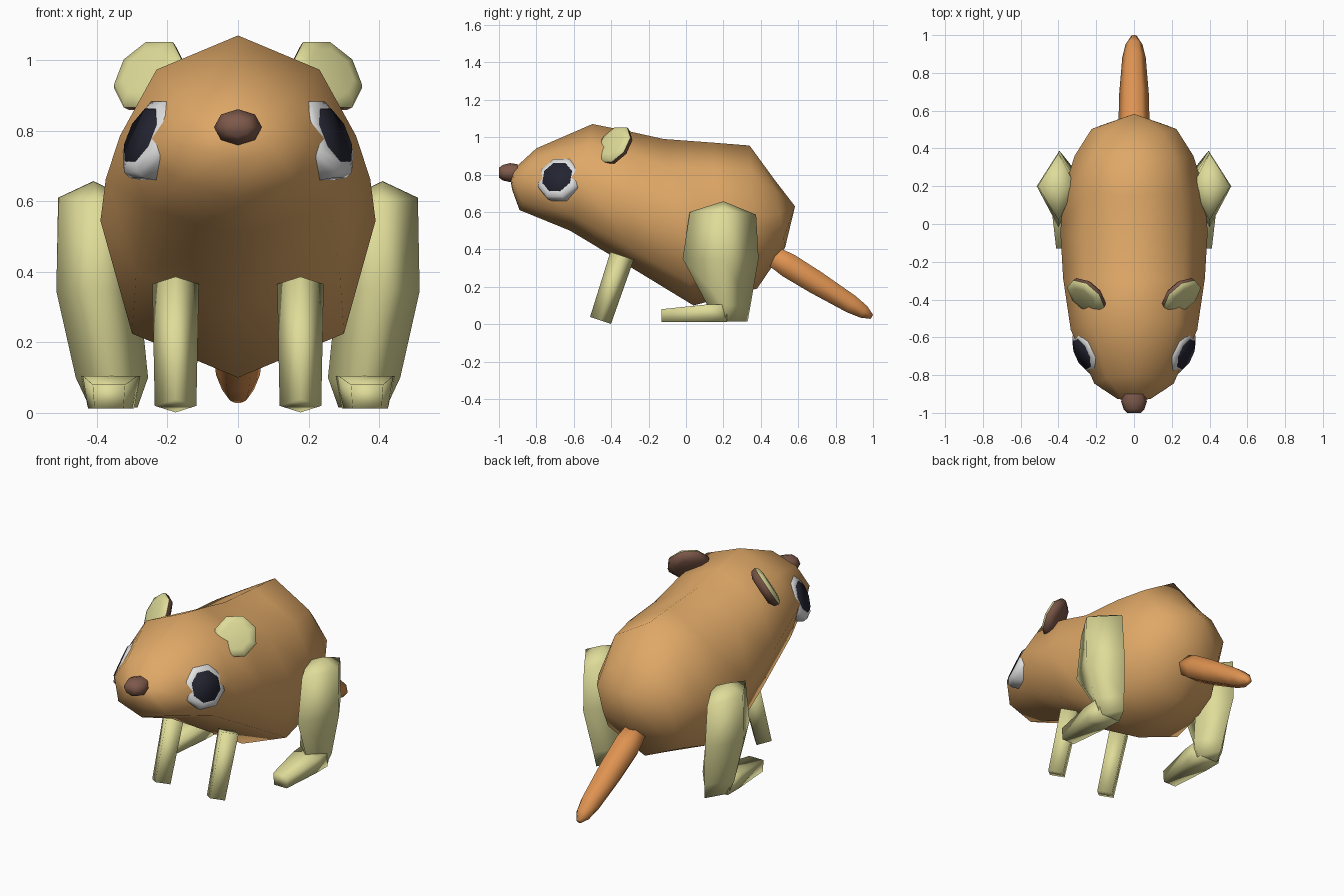
import bpy, bmesh, math
from mathutils import Vector

if "Cube" in bpy.data.objects:
    bpy.data.objects.remove(bpy.data.objects["Cube"])


def material(name, r, g, b):
    m = bpy.data.materials.new(name)
    lin = [((c / 255 + 0.055) / 1.055) ** 2.4 for c in (r, g, b)]
    m.diffuse_color = (*lin, 1)
    m.use_nodes = True
    m.node_tree.nodes["Principled BSDF"].inputs["Base Color"].default_value = m.diffuse_color
    return m


TAN = material("tan fur", 223, 168, 103)
KHAKI = material("pale khaki", 223, 220, 153)
ORANGE = material("orange tail", 223, 147, 81)
BROWN = material("brown skin", 126, 89, 74)
WHITE = material("eye white", 225, 225, 225)
DARK = material("dark pupil", 36, 36, 50)


def loft(name, rings, mat, angle=75, mirror=False):
    """Skin a list of rings; a ring of one point is a pole, other ends are capped."""
    bm = bmesh.new()
    vr = [[bm.verts.new(p) for p in ring] for ring in rings]
    for a, b in zip(vr, vr[1:]):
        n = max(len(a), len(b))
        for i in range(n):
            j = (i + 1) % n
            if len(a) == 1:
                bm.faces.new((a[0], b[j], b[i]))
            elif len(b) == 1:
                bm.faces.new((a[i], a[j], b[0]))
            else:
                bm.faces.new((a[i], a[j], b[j], b[i]))
    for end in (vr[0], vr[-1]):
        if len(end) > 2:
            bm.faces.new(end)
    bmesh.ops.recalc_face_normals(bm, faces=bm.faces)
    me = bpy.data.meshes.new(name)
    bm.to_mesh(me)
    bm.free()
    me.materials.append(mat)
    ob = bpy.data.objects.new(name, me)
    bpy.context.collection.objects.link(ob)
    bpy.ops.object.select_all(action='DESELECT')
    ob.select_set(True)
    bpy.context.view_layer.objects.active = ob
    bpy.ops.object.shade_smooth_by_angle(angle=math.radians(angle))
    if mirror:
        ob.modifiers.new("mirror", 'MIRROR')
    return ob


def turned(name, base, axis, profile, mat, sides=8, squash=1.0, phase=0.0, **kw):
    """Turn a (radius, height) profile round an axis."""
    q = Vector(axis).to_track_quat('Z', 'Y')
    base = Vector(base)
    rings = []
    for r, h in profile:
        angles = [phase + math.tau * k / sides for k in range(sides)]
        rings.append([base + q @ Vector((r * math.cos(a), r * squash * math.sin(a), h))
                      for a in angles])
    return loft(name, rings, mat, **kw)


# eight-sided section: (share of half width, share of half height), narrower above
SECTION = [(0, 1), (0.69, 0.66), (1, 0), (0.77, -0.72),
           (0, -1), (-0.77, -0.72), (-1, 0), (-0.69, 0.66)]


def body_ring(top, bottom, half_width):
    """Upright body section, given its top and bottom (y, z)."""
    return [[half_width * s] + [(t + b) / 2 + (t - b) / 2 * c for t, b in zip(top, bottom)]
            for s, c in SECTION]


# body and head in one skin
loft("body", [
    [(0, -0.94, 0.78)],
    body_ring((-0.92, 0.83), (-0.93, 0.72), 0.09),
    body_ring((-0.80, 0.94), (-0.89, 0.61), 0.21),
    body_ring((-0.50, 1.07), (-0.62, 0.50), 0.335),
    body_ring((-0.30, 1.03), (-0.28, 0.295), 0.375),
    body_ring((-0.12, 0.99), (0.04, 0.10), 0.39),
    body_ring((0.15, 0.97), (0.21, 0.145), 0.37),
    body_ring((0.34, 0.955), (0.38, 0.19), 0.315),
    body_ring((0.475, 0.77), (0.53, 0.41), 0.225),
    [(0, 0.583, 0.63)],
], TAN)

# nose
turned("nose", (0, -0.90, 0.81), (0, -1, 0),
       [(0.06, 0), (0.068, 0.04), (0.055, 0.08), (0.035, 0.10)], BROWN, squash=0.75)

# tail
turned("tail", (0, 0.44, 0.38), (0, 0.56, -0.345),
       [(0.065, 0), (0.082, 0.13), (0.078, 0.30), (0.062, 0.52), (0.045, 0.60), (0.016, 0.65)],
       ORANGE, sides=6, squash=0.92, angle=100)

# eyes
eye_axis = (0.84, -0.38, 0.39)
eye_at = Vector((0.245, -0.675, 0.773))
turned("eye_white", eye_at, eye_axis,
       [(0.115, -0.04), (0.126, 0.0), (0.118, 0.025), (0.088, 0.037)], WHITE,
       phase=math.pi / 8, mirror=True)
turned("pupil", eye_at, eye_axis, [(0.089, 0.035), (0.086, 0.041)], DARK,
       phase=math.pi / 8, mirror=True)

# ears, brown behind and pale in front
ear_axis = (0.55, -0.64, 0.50)
ear_at = (0.25, -0.38, 0.955)
turned("ear_back", ear_at, ear_axis, [(0.08, -0.035), (0.112, -0.015), (0.117, 0.008)],
       BROWN, phase=math.pi / 8, mirror=True)
turned("ear_front", ear_at, ear_axis, [(0.117, 0.008), (0.108, 0.022), (0.075, 0.03)],
       KHAKI, phase=math.pi / 8, mirror=True)

# front legs, four-sided with an edge to the front
turned("front_leg", (0.177, -0.457, 0.02), (0, 0.115, 0.345),
       [(0.059, 0), (0.066, 0.364)], KHAKI, sides=4, angle=100, mirror=True)

# hind thighs: four-sided sections listed outer, back, inner, front
loft("hind_thigh", [
    [(0.41, 0.20, 0.657)],
    [(0.51, 0.20, 0.61), (0.40, 0.375, 0.585), (0.31, 0.20, 0.61), (0.40, 0.02, 0.60)],
    [(0.515, 0.20, 0.345), (0.395, 0.388, 0.35), (0.28, 0.20, 0.345), (0.40, -0.018, 0.35)],
    [(0.46, 0.21, 0.10), (0.36, 0.345, 0.10), (0.255, 0.21, 0.10), (0.36, 0.11, 0.11)],
    [(0.42, 0.21, 0.015), (0.35, 0.33, 0.015), (0.285, 0.21, 0.015), (0.35, 0.11, 0.015)],
], KHAKI, angle=130, mirror=True)


# hind feet
def foot_ring(y, x0, x1, z1, inset):
    return [(x0 + inset, y, 0.012), (x1 - inset, y, 0.012), (x1, y, z1), (x0, y, z1)]


loft("hind_foot", [
    foot_ring(0.22, 0.275, 0.445, 0.105, 0.02),
    foot_ring(0.11, 0.285, 0.44, 0.105, 0.015),
    foot_ring(-0.13, 0.32, 0.412, 0.08, 0.005),
], KHAKI, angle=100, mirror=True)
